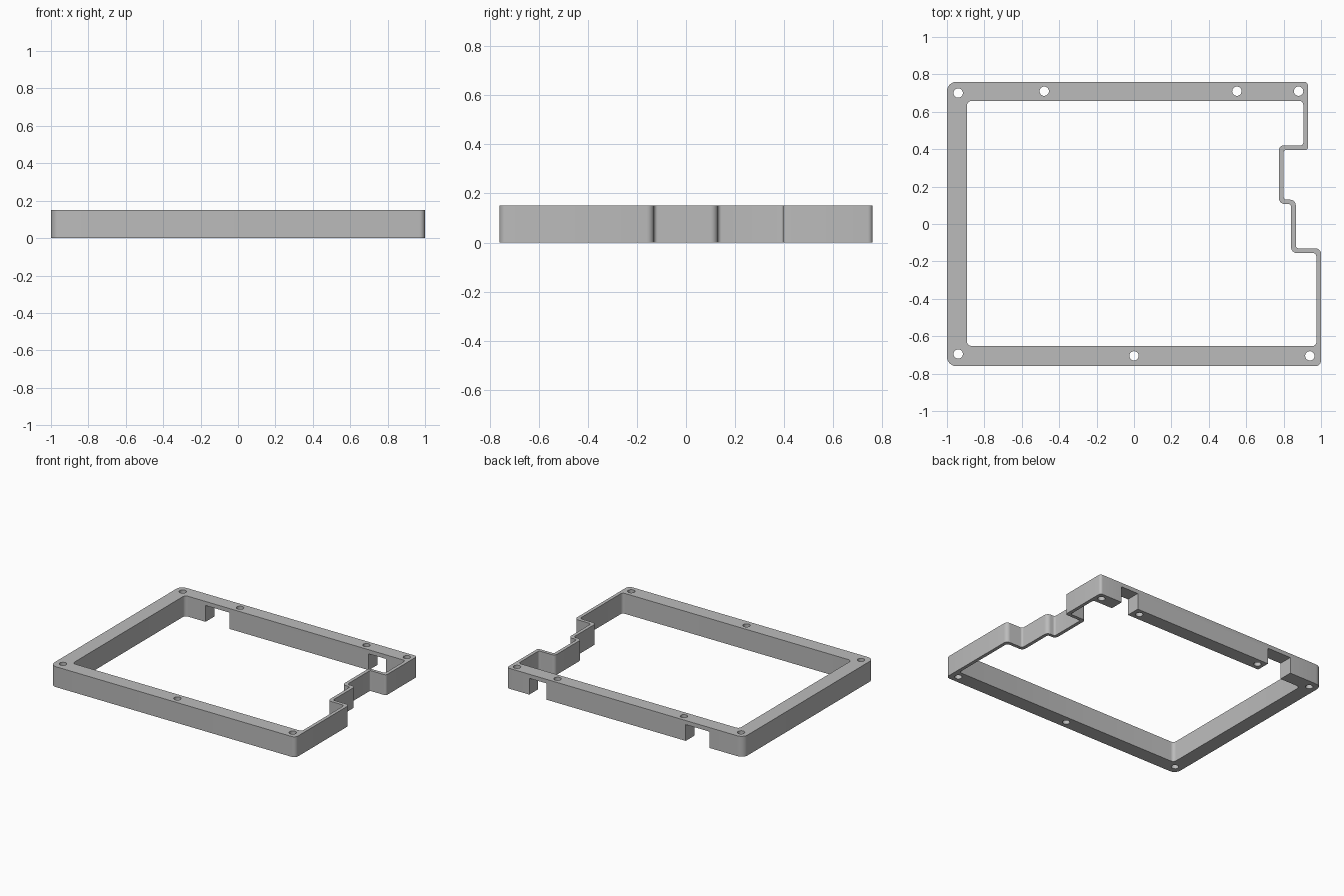
import bpy, bmesh, math
from mathutils import Vector

HEIGHT = 0.15

cube = bpy.data.objects.get("Cube")
if cube:
    bpy.data.objects.remove(cube, do_unlink=True)

grey = bpy.data.materials.new("plain grey")
grey.use_nodes = True
colour = (0.5, 0.5, 0.5, 1)
grey.diffuse_color = colour
grey.node_tree.nodes["Principled BSDF"].inputs["Base Color"].default_value = colour


def rounded(corners, steps=6):
    """Fillet each (x, y, radius) corner of a closed outline."""
    points = []
    for i, (x, y, r) in enumerate(corners):
        p = Vector((x, y))
        a = (Vector(corners[i - 1][:2]) - p).normalized()
        b = (Vector(corners[(i + 1) % len(corners)][:2]) - p).normalized()
        centre = p + (a + b) * r
        for k in range(steps + 1):
            t = math.pi / 2 * k / steps
            points.append(centre - b * r * math.cos(t) - a * r * math.sin(t))
    return points


def circle(x, y, r, sides=24):
    return [Vector((x + r * math.cos(math.tau * k / sides),
                    y + r * math.sin(math.tau * k / sides))) for k in range(sides)]


def add_loop(bm, points):
    verts = [bm.verts.new((p.x, p.y, 0)) for p in points]
    for i, v in enumerate(verts):
        bm.edges.new((verts[i - 1], v))


# Outer and inner outlines of the frame, with the stepped side on the left
outer = [(-1, -0.76, 0.05), (1, -0.76, 0.03), (1, -0.13, 0.03), (0.865, -0.13, 0.015),
         (0.865, 0.13, 0.03), (0.8, 0.13, 0.015), (0.8, 0.395, 0.01), (0.93, 0.395, 0.015),
         (0.93, 0.76, 0.02), (-1, 0.76, 0.05)]
inner = [(-0.893, -0.652, 0.025), (0.975, -0.652, 0.02), (0.975, -0.155, 0.02), (0.84, -0.155, 0.03),
         (0.84, 0.107, 0.015), (0.775, 0.107, 0.03), (0.775, 0.42, 0.025), (0.905, 0.42, 0.015),
         (0.905, 0.658, 0.02), (-0.893, 0.658, 0.025)]
screw_holes = [(-0.94, 0.7), (-0.48, 0.71), (0.55, 0.71), (0.88, 0.71),
               (-0.94, -0.695), (0, -0.705), (0.94, -0.705)]

# Frame body: fill between the outlines and screw holes, then extrude upward
bm = bmesh.new()
add_loop(bm, rounded(outer))
add_loop(bm, rounded(inner))
for x, y in screw_holes:
    add_loop(bm, circle(x, y, 0.025))
bmesh.ops.triangle_fill(bm, edges=bm.edges[:], use_beauty=True, normal=(0, 0, 1))
top = bmesh.ops.extrude_face_region(bm, geom=bm.faces[:], use_keep_orig=True)["geom"]
bmesh.ops.translate(bm, verts=[g for g in top if isinstance(g, bmesh.types.BMVert)],
                    vec=(0, 0, HEIGHT))
bmesh.ops.recalc_face_normals(bm, faces=bm.faces[:])
mesh = bpy.data.meshes.new("frame")
bm.to_mesh(mesh)
bm.free()
mesh.materials.append(grey)
frame = bpy.data.objects.new("frame", mesh)
bpy.context.collection.objects.link(frame)

# Two cable notches, open at the bottom of the back wall
for x0, x1 in [(-0.725, -0.53), (0.605, 0.745)]:
    bpy.ops.mesh.primitive_cube_add(size=1, location=((x0 + x1) / 2, 0.71, 0.02))
    cutter = bpy.context.object
    cutter.name = "notch_cutter"
    cutter.scale = (x1 - x0, 0.2, 0.2)
    cutter.hide_render = True
    bpy.context.view_layer.update()
    bpy.ops.object.select_all(action="DESELECT")
    frame.select_set(True)
    bpy.context.view_layer.objects.active = frame
    cut = frame.modifiers.new("notch", "BOOLEAN")
    cut.operation = "DIFFERENCE"
    cut.solver = "EXACT"
    cut.object = cutter
    bpy.ops.object.modifier_apply(modifier=cut.name)
    bpy.data.objects.remove(cutter, do_unlink=True)

bpy.ops.object.shade_smooth_by_angle(angle=math.radians(30))
